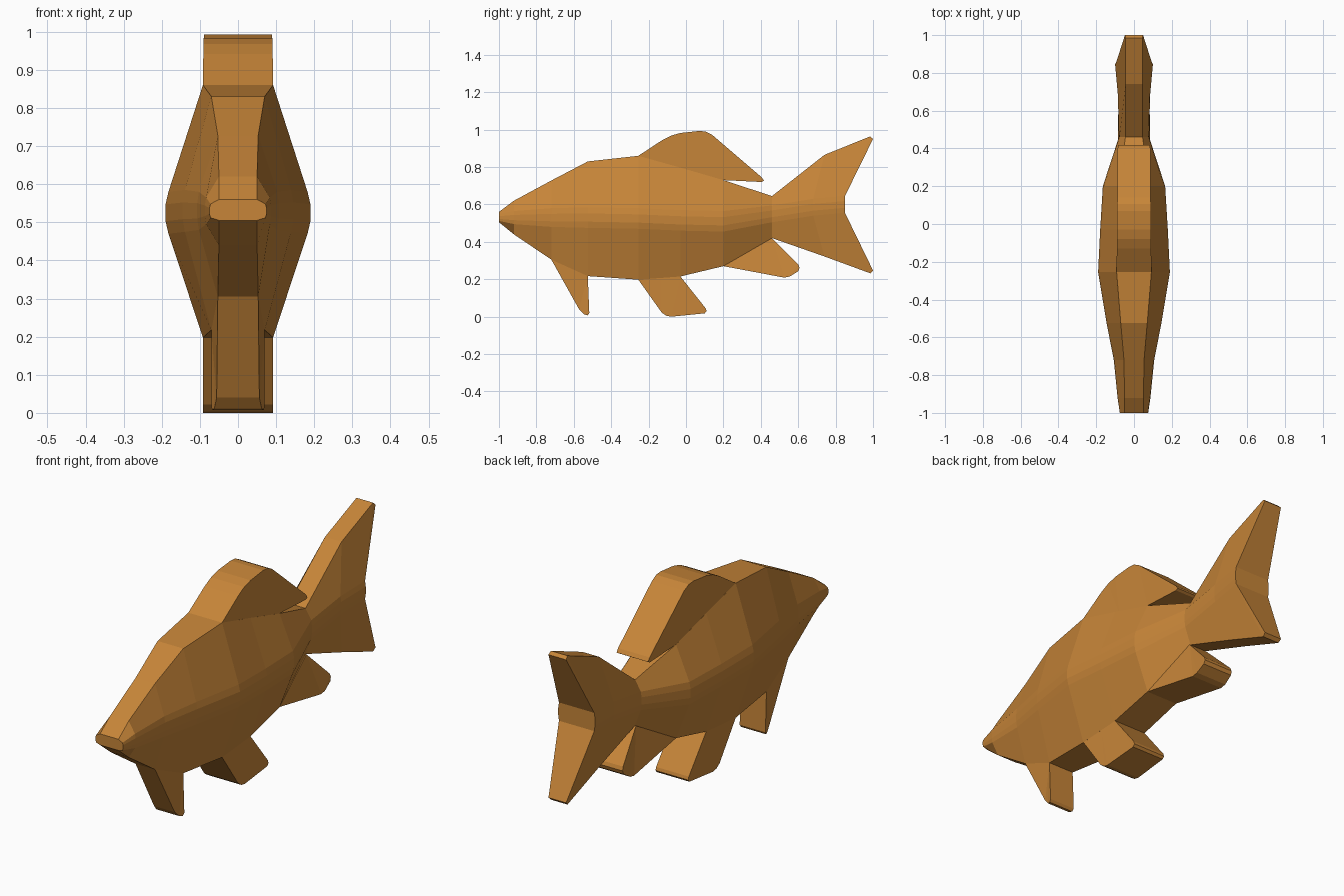
import bpy, bmesh

cube = bpy.data.objects.get("Cube")
if cube:
    bpy.data.objects.remove(cube, do_unlink=True)

# Single flat colour
mat = bpy.data.materials.new("golden brown")
mat.use_nodes = True
colour = (0.57, 0.235, 0.04, 1)
mat.diffuse_color = colour
bsdf = mat.node_tree.nodes["Principled BSDF"]
bsdf.inputs["Base Color"].default_value = colour
bsdf.inputs["Roughness"].default_value = 0.8


def finish(name, bm):
    bmesh.ops.recalc_face_normals(bm, faces=bm.faces)
    mesh = bpy.data.meshes.new(name)
    bm.to_mesh(mesh)
    bm.free()
    mesh.materials.append(mat)
    obj = bpy.data.objects.new(name, mesh)
    bpy.context.collection.objects.link(obj)
    return obj


def ring(y_edge, z_bot, z_top, w_edge, y_mid, z_mid, w_mid, soft):
    """Closed cross-section: flat back and belly, softened flank ridge."""
    half = [(w_edge, y_edge, z_top),
            (w_mid * 0.96, y_mid, z_mid + soft),
            (w_mid, y_mid, z_mid + soft * 0.4),
            (w_mid, y_mid, z_mid - soft * 0.4),
            (w_mid * 0.96, y_mid, z_mid - soft),
            (w_edge, y_edge, z_bot)]
    return half + [(-x, y, z) for x, y, z in reversed(half)]


def loft(name, rings):
    bm = bmesh.new()
    loops = [[bm.verts.new(p) for p in r] for r in rings]
    for a, b in zip(loops, loops[1:]):
        n = len(a)
        for i in range(n):
            j = (i + 1) % n
            bm.faces.new((a[i], a[j], b[j], b[i]))
    # End caps in strips between mirrored points
    for end in (loops[0], loops[-1]):
        for i in range(5):
            bm.faces.new((end[i], end[i + 1], end[10 - i], end[11 - i]))
    return finish(name, bm)


def fin(name, outline):
    """Thick fin from side outline points (y, z, half width)."""
    bm = bmesh.new()
    left = [bm.verts.new((w, y, z)) for y, z, w in outline]
    right = [bm.verts.new((-w, y, z)) for y, z, w in outline]
    bm.faces.new(left)
    bm.faces.new(right)
    n = len(outline)
    for i in range(n):
        j = (i + 1) % n
        bm.faces.new((left[i], left[j], right[j], right[i]))
    bmesh.ops.triangulate(bm, faces=[f for f in bm.faces if len(f.verts) > 4])
    return finish(name, bm)


# Body and forked tail, snout to tail tips
stations = [
    (-1.00, 0.505, 0.56, 0.05, -1.00, 0.53, 0.075, 0.018),
    (-0.92, 0.44, 0.62, 0.05, -0.92, 0.53, 0.087, 0.035),
    (-0.72, 0.305, 0.728, 0.053, -0.72, 0.53, 0.107, 0.05),
    (-0.525, 0.217, 0.83, 0.07, -0.525, 0.53, 0.145, 0.055),
    (-0.255, 0.198, 0.86, 0.092, -0.255, 0.525, 0.19, 0.055),
    (-0.03, 0.215, 0.797, 0.089, -0.03, 0.515, 0.179, 0.055),
    (0.20, 0.27, 0.73, 0.086, 0.20, 0.51, 0.165, 0.055),
    (0.46, 0.42, 0.645, 0.045, 0.46, 0.55, 0.08, 0.045),
    (0.74, 0.322, 0.865, 0.045, 0.68, 0.585, 0.085, 0.045),
    (0.985, 0.232, 0.964, 0.045, 0.845, 0.60, 0.10, 0.045),
    (1.00, 0.247, 0.95, 0.048, 0.85, 0.60, 0.10, 0.045),
]
loft("body_and_tail", [ring(*s) for s in stations])

# Fins
fin("dorsal_fin", [
    (-0.255, 0.86, 0.092), (-0.13, 0.942, 0.091), (-0.08, 0.968, 0.09),
    (-0.03, 0.982, 0.09), (0.07, 0.993, 0.089), (0.105, 0.99, 0.089),
    (0.14, 0.972, 0.088), (0.405, 0.745, 0.086), (0.417, 0.727, 0.086),
    (0.405, 0.72, 0.086), (0.20, 0.73, 0.086), (0.0, 0.77, 0.088)])
fin("anal_fin", [
    (0.20, 0.27, 0.086), (0.46, 0.42, 0.05), (0.60, 0.28, 0.078),
    (0.607, 0.262, 0.08), (0.60, 0.243, 0.082), (0.555, 0.215, 0.085),
    (0.525, 0.209, 0.085)])
fin("pelvic_fin", [
    (-0.255, 0.198, 0.092), (-0.13, 0.23, 0.09), (-0.03, 0.215, 0.089),
    (0.105, 0.045, 0.089), (0.11, 0.03, 0.089), (0.10, 0.018, 0.089),
    (-0.08, 0.0, 0.092), (-0.105, 0.005, 0.092), (-0.13, 0.022, 0.092)])
fin("pectoral_fin", [
    (-0.72, 0.305, 0.053), (-0.525, 0.217, 0.07), (-0.517, 0.02, 0.07),
    (-0.525, 0.007, 0.068), (-0.545, 0.012, 0.062), (-0.572, 0.04, 0.056)])
